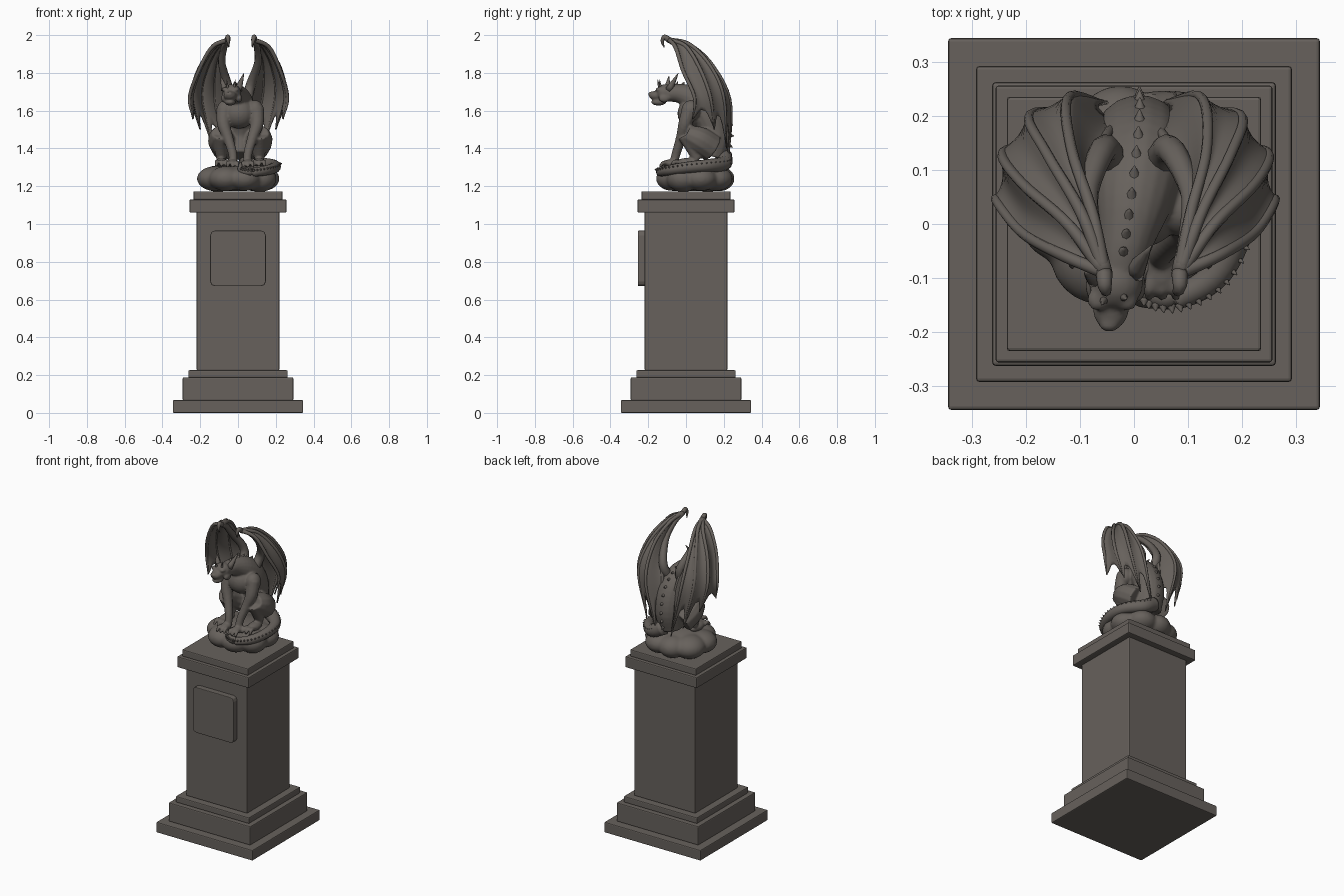
import bpy, bmesh, math, random
from mathutils import Vector, Matrix

if "Cube" in bpy.data.objects:
    bpy.data.objects.remove(bpy.data.objects["Cube"])
random.seed(4)

stone = bpy.data.materials.new("dark stone")
stone.diffuse_color = (0.135, 0.12, 0.107, 1)
stone.use_nodes = True
stone.node_tree.nodes["Principled BSDF"].inputs["Base Color"].default_value = stone.diffuse_color


def finish(name, bm, smooth=True):
    bmesh.ops.recalc_face_normals(bm, faces=bm.faces[:])
    me = bpy.data.meshes.new(name)
    bm.to_mesh(me)
    bm.free()
    me.materials.append(stone)
    me.polygons.foreach_set("use_smooth", [smooth] * len(me.polygons))
    ob = bpy.data.objects.new(name, me)
    bpy.context.collection.objects.link(ob)
    return ob


def fuse(ob, voxel, rounds):
    # melt overlapping shapes into one sculpted skin
    m = ob.modifiers.new("fuse", 'REMESH')
    m.mode, m.voxel_size, m.use_smooth_shade = 'VOXEL', voxel, True
    s = ob.modifiers.new("soften", 'SMOOTH')
    s.factor, s.iterations = 0.5, rounds


def curve(pts, n):
    # n + 1 samples of a smooth curve through the points
    p = [Vector(q) for q in pts]
    p = [2 * p[0] - p[1]] + p + [2 * p[-1] - p[-2]]
    out = []
    for k in range(n + 1):
        f = k / n * (len(p) - 3)
        i = min(int(f), len(p) - 4)
        t = f - i
        a, b, c, d = p[i:i + 4]
        out.append(0.5 * (2 * b + (c - a) * t + (2 * a - 5 * b + 4 * c - d) * t * t
                          + (3 * b - a - 3 * c + d) * t ** 3))
    return out


def tube(bm, pts, radii, n=16, sides=12):
    path = curve(pts, n)
    rad = [v.x for v in curve([(r, 0, 0) for r in radii], n)]
    rings = []
    for i, p in enumerate(path):
        d = (path[min(i + 1, n)] - path[max(i - 1, 0)]).normalized()
        u = d.cross(Vector((1, 0.13, 0.07))).normalized()
        w = d.cross(u)
        rings.append([bm.verts.new(p + max(rad[i], 0.001) * (u * math.cos(a) + w * math.sin(a)))
                      for a in (math.tau * k / sides for k in range(sides))])
    for a, b in zip(rings, rings[1:]):
        for k in range(sides):
            bm.faces.new((a[k], a[k - 1], b[k - 1], b[k]))
    bm.faces.new(rings[0])
    bm.faces.new(rings[-1])


def blob(bm, c, r):
    bmesh.ops.create_uvsphere(bm, u_segments=24, v_segments=14, radius=1,
                              matrix=Matrix.Translation(c) @ Matrix.Diagonal((*r, 1)))


def spike(bm, base, tip, r):
    base, tip = Vector(base), Vector(tip)
    tube(bm, [base, (base + tip) / 2, tip], [r, r * 0.55, 0.001], 4, 8)


# pedestal: stacked square slabs
for name, half, z0, z1 in (("plinth", .345, 0, .068), ("base_step", .293, .066, .188),
                           ("base_moulding", .263, .186, .226), ("shaft", .219, .224, 1.065),
                           ("cap_slab", .257, 1.06, 1.13), ("cap_top", .236, 1.128, 1.173)):
    bm = bmesh.new()
    bmesh.ops.create_cube(bm, size=1, matrix=Matrix.Translation((0, 0, (z0 + z1) / 2))
                          @ Matrix.Diagonal((2 * half, 2 * half, z1 - z0, 1)))
    ob = finish(name, bm, False)
    b = ob.modifiers.new("edge", 'BEVEL')
    b.width, b.segments = 0.006, 2

# plaque with rounded-off corners
bm = bmesh.new()
h, c = 0.147, 0.025
ring = [(h - c, h), (h - .007, h - .007), (h, h - c)]
outline = []
for k in range(4):
    for x, z in ring:
        for _ in range(k):
            x, z = z, -x
        outline.append(bm.verts.new((x, -0.255, 0.818 + z)))
face = bm.faces.new(outline)
ext = bmesh.ops.extrude_face_region(bm, geom=[face])
bmesh.ops.translate(bm, vec=(0, 0.045, 0), verts=[v for v in ext["geom"] if isinstance(v, bmesh.types.BMVert)])
b = finish("plaque", bm, False).modifiers.new("edge", 'BEVEL')
b.width, b.segments = 0.004, 2

# lumpy boulder
bm = bmesh.new()
blob(bm, (0.005, 0.05, 1.25), (0.17, 0.17, 0.077))
for k in range(8):
    a = math.tau * (k + 0.3) / 8
    r = random.uniform(0.085, 0.1)
    blob(bm, (0.005 + 0.13 * math.cos(a), 0.05 + 0.125 * math.sin(a), 1.24),
         (r, r, random.uniform(0.064, 0.072)))
fuse(finish("boulder", bm), 0.009, 6)

# crouching body
bm = bmesh.new()
spine = [(.01, .13, 1.36), (.01, .155, 1.47), (.01, .12, 1.58), (0, .05, 1.655),
         (-.015, -.03, 1.69), (-.03, -.1, 1.69)]
spine_r = [.085, .085, .088, .075, .052, .042]
tube(bm, spine, spine_r, 24, 18)
blob(bm, (.005, .03, 1.585), (.085, .075, .08))
for s in (-1, 1):
    o = 0.012
    blob(bm, (o + s * .08, .025, 1.6), (.045, .05, .055))
    tube(bm, [(o + s * .085, .02, 1.61), (o + s * .088, -.005, 1.53), (o + s * .066, -.025, 1.46),
              (o + s * .042, -.05, 1.38), (o + s * .036, -.065, 1.325)], [.042, .036, .028, .024, .022])
    blob(bm, (o + s * .04, -.085, 1.322), (.03, .04, .02))
    # haunch, shin and foot
    tube(bm, [(o + s * .075, .14, 1.4), (o + s * .1, .07, 1.445), (o + s * .1, .005, 1.475)],
         [.075, .072, .052])
    tube(bm, [(o + s * .1, .0, 1.47), (o + s * .103, .03, 1.41), (o + s * .1, .06, 1.34)],
         [.045, .036, .026])
    blob(bm, (o + s * .1, .01, 1.325), (.034, .065, .025))
    # toes and fingers
    for k in (-1, 0, 1):
        tube(bm, [(o + s * .1 + k * .02, -.03, 1.325), (o + s * .1 + k * .025, -.06, 1.33),
                  (o + s * .1 + k * .027, -.08, 1.305)], [.013, .012, .007], 6, 8)
        tube(bm, [(o + s * .04 + k * .018, -.09, 1.32), (o + s * .04 + k * .024, -.12, 1.325),
                  (o + s * .04 + k * .026, -.14, 1.3)], [.012, .011, .007], 6, 8)
# head with snout, jaw and brows
blob(bm, (-.033, -.11, 1.695), (.05, .05, .045))
blob(bm, (-.043, -.155, 1.68), (.034, .042, .026))
blob(bm, (-.042, -.145, 1.645), (.03, .04, .018))
blob(bm, (-.046, -.187, 1.687), (.02, .013, .014))
for s in (-1, 1):
    blob(bm, (-.04 + s * .027, -.14, 1.712), (.02, .022, .012))
    blob(bm, (-.034 + s * .04, -.115, 1.665), (.016, .03, .022))
fuse(finish("creature_body", bm), 0.006, 4)

# curling tail
tail = [(.02, .2, 1.36), (.1, .2, 1.32), (.18, .12, 1.31), (.195, .01, 1.3), (.155, -.09, 1.285),
        (.08, -.135, 1.275), (.02, -.125, 1.285), (.02, -.085, 1.315), (.07, -.075, 1.325)]
bm = bmesh.new()
tube(bm, tail, [.045, .04, .034, .03, .027, .023, .019, .014, .006], 48, 12)
finish("tail", bm)

# ears, horns and ridge spikes
bm = bmesh.new()
spike(bm, (-.07, -.1, 1.71), (-.092, -.09, 1.785), .02)
spike(bm, (.0, -.09, 1.71), (.032, -.04, 1.80), .021)
spike(bm, (-.055, -.14, 1.715), (-.06, -.15, 1.765), .009)
spike(bm, (-.02, -.135, 1.72), (-.014, -.14, 1.765), .009)
path = curve(spine, 15)
radii = curve([(r, 0, 0) for r in spine_r], 15)
for i in range(1, 14):
    d = (path[i + 1] - path[i - 1]).normalized()
    out = Vector((1, 0, 0)).cross(d) * -1
    spike(bm, path[i] + out * (radii[i].x - .012), path[i] + out * (radii[i].x + .015) - d * .008, .014)
path = curve(tail, 40)
for i in range(3, 31):
    out = path[i] - Vector((0.03, 0.04, 1.28))
    out.z = 0
    out = out.normalized() + Vector((0, 0, 0.5))
    spike(bm, path[i] + out * .016, path[i] + out * (.042 - i * .0005), .009)
finish("horns_and_spikes", bm)

# wings: fingers fan down from a raised wrist, pleated skin between them
wrist = (.085, -.09, 1.975)
fingers = [
    [wrist, (.165, -.055, 1.935), (.225, -.015, 1.81), (.262, .045, 1.67), (.238, .035, 1.555)],
    [wrist, (.15, .0, 1.94), (.225, .075, 1.82), (.25, .13, 1.67), (.2, .15, 1.5)],
    [wrist, (.125, .02, 1.95), (.18, .13, 1.835), (.2, .2, 1.67), (.13, .215, 1.4)],
    [wrist, (.105, .02, 1.948), (.135, .14, 1.84), (.125, .235, 1.64), (.05, .225, 1.33)],
    [wrist, (.11, -.01, 1.92), (.1, .09, 1.81), (.05, .17, 1.63), (.02, .195, 1.36)]]
arm = [(.04, .09, 1.62), (.065, .14, 1.73), (.105, .06, 1.85), (.1, -.02, 1.935), wrist]
claw = [wrist, (.085, -.115, 1.99), (.08, -.125, 1.965), (.075, -.115, 1.935)]
hollow = Vector((.04, -.02, 1.6))
for s, side in ((1, "right"), (-1, "left")):
    def place(p):
        lean = max(0, p[2] - 1.6) / 0.38 * 0.03 if s < 0 else 0
        return Vector((s * p[0] + lean, p[1], p[2]))
    bm = bmesh.new()
    T, N = 22, 8
    ribs = [curve(f, 100) for f in fingers]
    grid = []
    for j in range(4 * N + 1):
        f = (j % N) / N
        dip = math.sin(math.pi * f)
        row = []
        for k in range(1, T + 1):
            t = k / T
            idx = int(100 * t * (1 - 0.13 * dip))
            p = curve([r[idx] for r in ribs], 4 * N)[j]
            p = p + (hollow - p).normalized() * 0.018 * dip * math.sin(t * 2.4)
            row.append(bm.verts.new(place(p)))
        grid.append(row)
    for a, b in zip(grid, grid[1:]):
        for k in range(T - 1):
            bm.faces.new((a[k], a[k + 1], b[k + 1], b[k]))
    sol = finish(side + "_wing_skin", bm).modifiers.new("thickness", 'SOLIDIFY')
    sol.thickness, sol.offset = 0.008, 0

    bm = bmesh.new()
    for f in fingers:
        tube(bm, [place(p) for p in f], [.013, .011, .01, .009, .003], 22, 8)
    tube(bm, [place(p) for p in arm], [.032, .026, .02, .017, .016], 18, 10)
    tube(bm, [place(p) for p in claw], [.016, .013, .009, .002], 10, 8)
    finish(side + "_wing_bones", bm)
